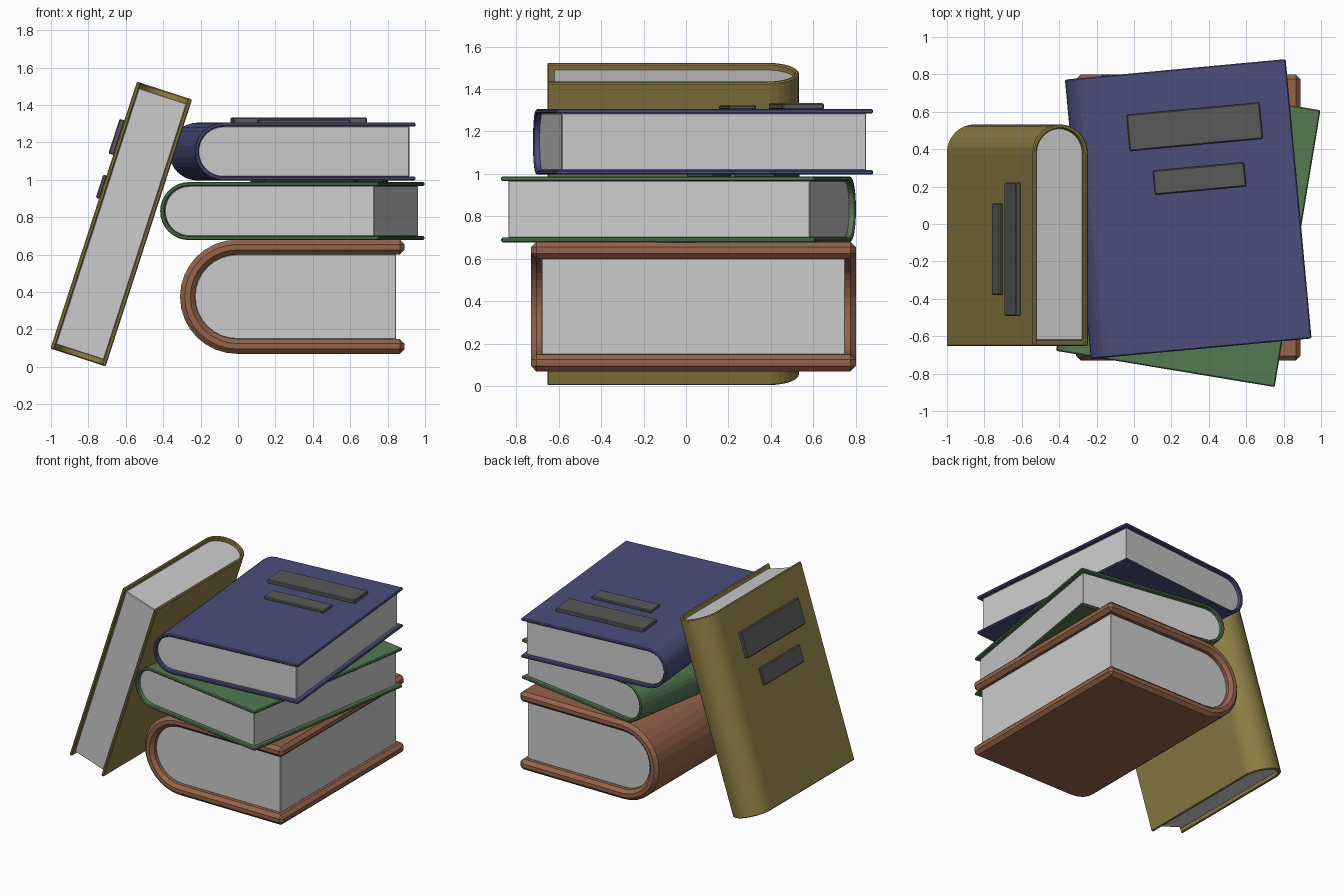
import bpy, bmesh, math
from mathutils import Matrix, Vector

if "Cube" in bpy.data.objects:
    bpy.data.objects.remove(bpy.data.objects["Cube"])


def material(name, rgb):
    m = bpy.data.materials.new(name)
    m.diffuse_color = (*rgb, 1)
    m.use_nodes = True
    m.node_tree.nodes["Principled BSDF"].inputs["Base Color"].default_value = m.diffuse_color
    return m


def finish(name, bm, mat, place, bevel):
    bmesh.ops.recalc_face_normals(bm, faces=bm.faces)
    me = bpy.data.meshes.new(name)
    bm.to_mesh(me)
    bm.free()
    ob = bpy.data.objects.new(name, me)
    bpy.context.collection.objects.link(ob)
    ob.matrix_world = place
    if mat:
        me.materials.append(mat)
    if bevel:
        b = ob.modifiers.new("bevel", 'BEVEL')
        b.width, b.segments = bevel, 1
        b.limit_method, b.angle_limit = 'ANGLE', math.radians(50)
    return ob


def u_profile(cx, r, x_end, n=16):
    # open U in the local XZ plane: top edge, rounded spine, bottom edge
    arc = [(cx + r * math.cos(a), r * math.sin(a))
           for a in (math.pi * (0.5 + i / n) for i in range(n + 1))]
    return [(x_end, r)] + arc + [(x_end, -r)]


def extrude_y(bm, length):
    ext = bmesh.ops.extrude_face_region(bm, geom=bm.faces[:])
    vs = [v for v in ext['geom'] if isinstance(v, bmesh.types.BMVert)]
    bmesh.ops.translate(bm, verts=vs, vec=(0, length, 0))


def book(name, mat, place, size, cover, lip, side, bevel, labels=True):
    w, l, h = size
    cx = -w / 2 + h / 2
    ri = h / 2 - cover

    # cover: wraps both boards and the round spine
    bm = bmesh.new()
    rows = [[bm.verts.new((x, -l / 2, z)) for x, z in u_profile(cx, r, w / 2)]
            for r in (h / 2, ri)]
    for i in range(len(rows[0]) - 1):
        bm.faces.new((rows[0][i], rows[0][i + 1], rows[1][i + 1], rows[1][i]))
    extrude_y(bm, l)
    finish(name + "_cover", bm, mat, place, bevel)

    # page block: fills the cover, set back from its edges
    bm = bmesh.new()
    bm.faces.new([bm.verts.new((x, -l / 2 + side, z))
                  for x, z in u_profile(cx, ri + 0.002, w / 2 - lip)])
    extrude_y(bm, l - 2 * side)
    finish(name + "_pages", bm, None, place, 0.004)

    # raised blank plates on the front board
    if labels:
        for tag, y, sx, sy, t in (("large", 0.435, 0.715, 0.195, 0.027),
                                  ("small", 0.157, 0.49, 0.13, 0.018)):
            bm = bmesh.new()
            bmesh.ops.create_cube(bm, size=1, matrix=Matrix.Translation(
                (0.075, y, h / 2 + t / 2 - 0.002)) @ Matrix.Diagonal((sx, sy, t + 0.004, 1)))
            finish(f"{name}_{tag}_plate", bm, dark, place, 0.006)


def flat(x, y, z, deg):
    return Matrix.Translation((x, y, z)) @ Matrix.Rotation(math.radians(deg), 4, 'Z')


dark = material("plate_grey", (0.10, 0.10, 0.10))
brown = material("brown", (0.30, 0.125, 0.07))
green = material("green", (0.09, 0.19, 0.085))
blue = material("blue", (0.07, 0.075, 0.20))
yellow = material("ochre", (0.27, 0.21, 0.06))

# stacked books
book("bottom_book", brown, flat(0.29, 0.035, 0.375, 0), (1.2, 1.53, 0.61),
     0.08, 0.045, 0.05, 0.025, labels=False)
book("middle_book", green, flat(0.29, -0.035, 0.833, -9.4), (1.185, 1.5, 0.31),
     0.022, 0.03, 0.03, 0.006)
book("top_book", blue, flat(0.29, 0.08, 1.151, 5.3), (1.185, 1.5, 0.31),
     0.022, 0.03, 0.03, 0.006)

# leaning book: open side to the front, plates facing outward
a = math.radians(17.95)
ax = Vector((0, -1, 0))
ay = Vector((math.sin(a), 0, math.cos(a)))
lean = Matrix((ax, ay, ax.cross(ay))).transposed().to_4x4()
book("leaning_book", yellow, Matrix.Translation((-0.624, -0.06, 0.764)) @ lean,
     (1.185, 1.5, 0.31), 0.022, 0.03, 0.03, 0.006)
